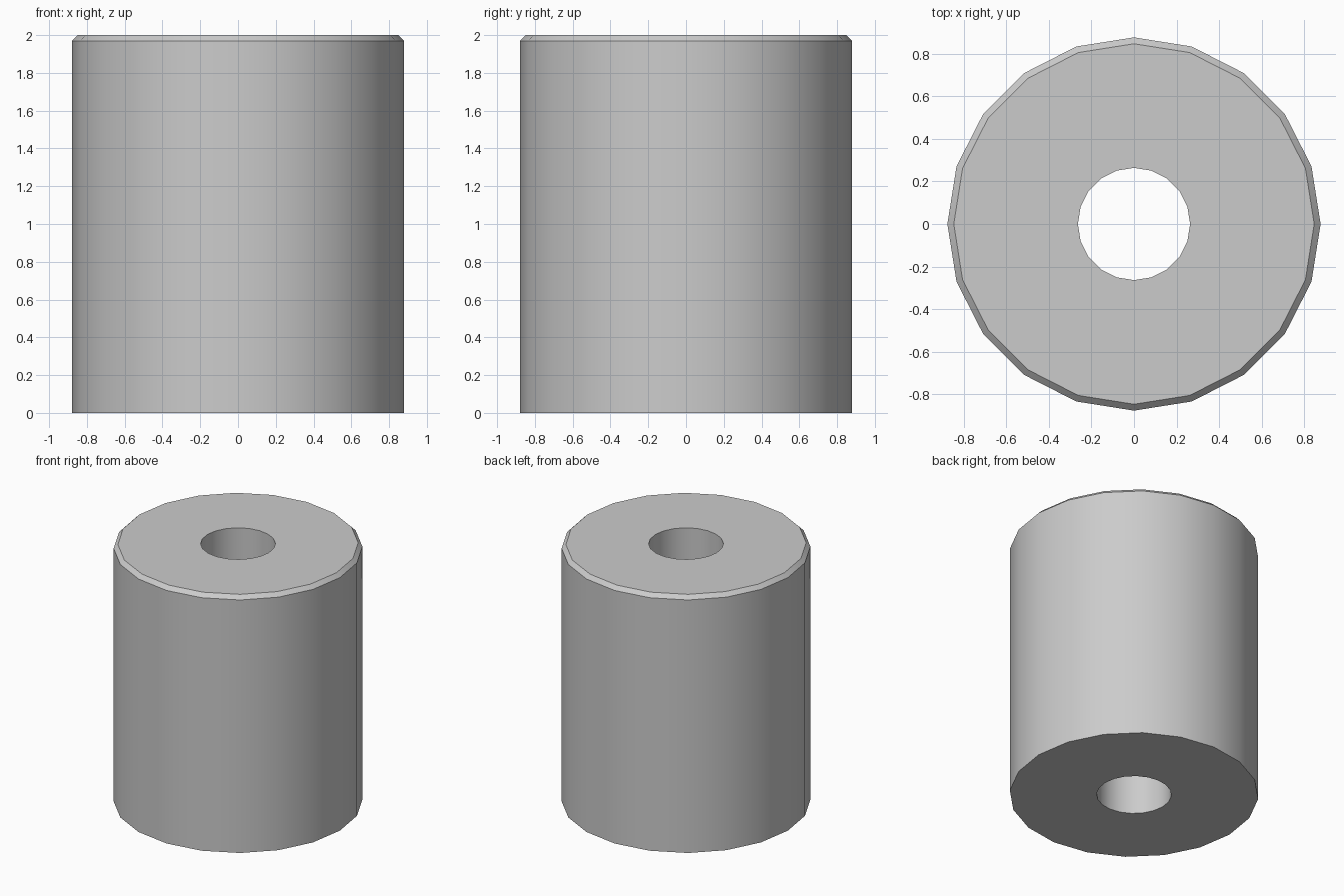
import bpy, bmesh
from math import cos, sin, pi, radians

if "Cube" in bpy.data.objects:
    bpy.data.objects.remove(bpy.data.objects["Cube"])

SIDES = 20
# Closed (radius, height) profile: bore, bottom, wall, chamfered top
PROFILE = [(0.264, 0.0), (0.878, 0.0), (0.878, 1.97), (0.848, 2.0), (0.264, 2.0)]

# Revolve the profile into rings and bridge them
bm = bmesh.new()
rings = []
for i in range(SIDES):
    a = 2 * pi * i / SIDES
    rings.append([bm.verts.new((r * cos(a), r * sin(a), z)) for r, z in PROFILE])
n = len(PROFILE)
for i in range(SIDES):
    cur, nxt = rings[i], rings[(i + 1) % SIDES]
    for j in range(n):
        k = (j + 1) % n
        bm.faces.new((cur[j], nxt[j], nxt[k], cur[k]))
bmesh.ops.recalc_face_normals(bm, faces=bm.faces)

mesh = bpy.data.meshes.new("bored_cylinder")
bm.to_mesh(mesh)
bm.free()
body = bpy.data.objects.new("bored_cylinder", mesh)
bpy.context.collection.objects.link(body)

# Smooth walls, crisp rims and chamfer
bpy.context.view_layer.objects.active = body
body.select_set(True)
bpy.ops.object.shade_smooth_by_angle(angle=radians(30))
